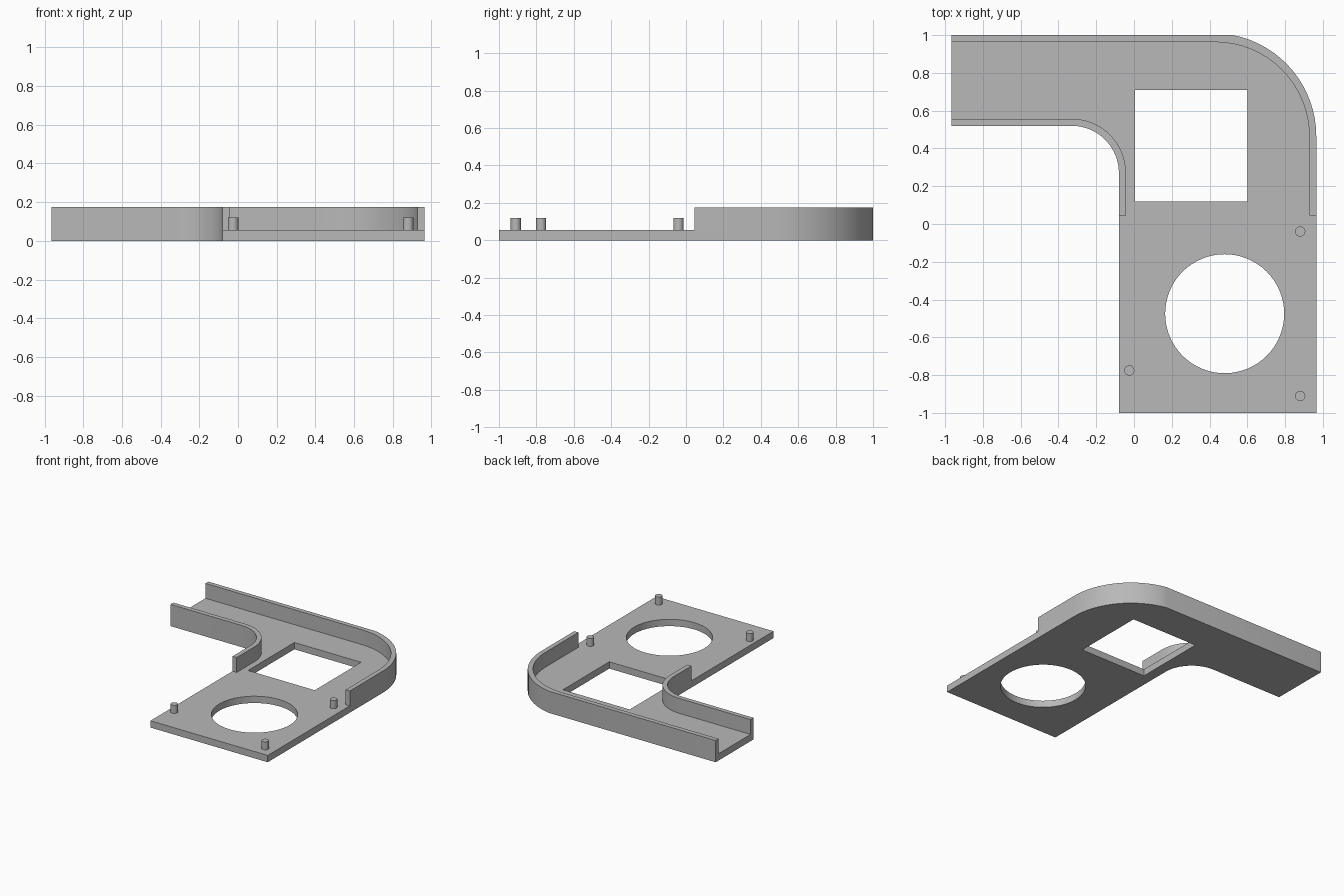
import bpy
import bmesh
from math import cos, sin, radians, acos, asin, degrees

if "Cube" in bpy.data.objects:
    bpy.data.objects.remove(bpy.data.objects["Cube"], do_unlink=True)

grey = bpy.data.materials.new("plain grey")
grey.use_nodes = True
grey.diffuse_color = (0.48, 0.48, 0.48, 1)
grey.node_tree.nodes["Principled BSDF"].inputs["Base Color"].default_value = grey.diffuse_color

LEFT, RIGHT, BACK, FRONT = -0.965, 0.965, 1.0, -1.0
INNER_X, INNER_Y = -0.08, 0.52          # inside faces of the elbow
WALL_END, WALL = 0.045, 0.037
PLATE_TOP, WALL_TOP, PEG_TOP = 0.055, 0.175, 0.12


def arc(cx, cy, r, start, end, steps=16):
    angles = [radians(start + (end - start) * i / steps) for i in range(steps + 1)]
    return [(cx + r * cos(a), cy + r * sin(a)) for a in angles]


def slab(name, loops, bottom, top):
    """Extrude closed outlines; loops inside the first become holes."""
    curve = bpy.data.curves.new(name, "CURVE")
    curve.dimensions = "2D"
    curve.fill_mode = "BOTH"
    curve.extrude = (top - bottom) / 2
    for loop in loops:
        spline = curve.splines.new("POLY")
        spline.points.add(len(loop) - 1)
        for point, (x, y) in zip(spline.points, loop):
            point.co = (x, y, 0, 1)
        spline.use_cyclic_u = True
    obj = bpy.data.objects.new(name, curve)
    bpy.context.collection.objects.link(obj)
    bpy.ops.object.select_all(action="DESELECT")
    obj.select_set(True)
    bpy.context.view_layer.objects.active = obj
    bpy.ops.object.convert(target="MESH")
    obj = bpy.context.view_layer.objects.active
    # Weld caps to sides and lift to the right height
    bm = bmesh.new()
    bm.from_mesh(obj.data)
    bmesh.ops.remove_doubles(bm, verts=bm.verts, dist=0.0001)
    bmesh.ops.recalc_face_normals(bm, faces=bm.faces)
    bmesh.ops.translate(bm, verts=bm.verts, vec=(0, 0, (top + bottom) / 2))
    bm.to_mesh(obj.data)
    bm.free()
    obj.data.materials.clear()
    obj.data.materials.append(grey)
    bpy.ops.object.shade_smooth_by_angle(angle=radians(30))
    return obj


# Bend lines; the outer bend is cut off where it meets the back edge
bend_x, bend_y, bend_r = 0.42, 0.465, RIGHT - 0.42
cut_angle = degrees(asin((BACK - bend_y) / bend_r))
outer_bend = arc(bend_x, bend_y, bend_r, 0, cut_angle)
outer_inside = arc(0.43, bend_y, RIGHT - WALL - 0.43, 0, 90)
elbow = (-0.33, 0.27)
inner_bend = arc(*elbow, 0.25, 90, 0)
inner_inside = arc(*elbow, 0.25 + WALL, 0, 90)

# Floor plate with square and round openings
outline = ([(INNER_X, FRONT), (RIGHT, FRONT)] + outer_bend
           + [(LEFT, BACK), (LEFT, INNER_Y)] + inner_bend)
square = [(0.005, 0.12), (0.005, 0.71), (0.6, 0.71), (0.6, 0.12)]
circle = arc(0.48, -0.475, 0.315, 0, 360, 64)[:-1]
slab("floor_plate", [outline, square, circle], 0, PLATE_TOP)

# Outer wall along the back and right side
slab("outer_wall", [[(RIGHT, WALL_END)] + outer_bend + [(LEFT, BACK), (LEFT, BACK - WALL)]
                    + outer_inside[::-1] + [(RIGHT - WALL, WALL_END)]], PLATE_TOP, WALL_TOP)

# Inner wall around the elbow
slab("inner_wall", [[(LEFT, INNER_Y)] + inner_bend + [(INNER_X, WALL_END), (INNER_X + WALL, WALL_END)]
                    + inner_inside + [(LEFT, INNER_Y + WALL)]], PLATE_TOP, WALL_TOP)

# Locating pegs
pegs = {"right_front": (-0.025, -0.775), "left_front": (0.88, -0.91), "left_middle": (0.88, -0.04)}
for place, (x, y) in pegs.items():
    slab("peg_" + place, [arc(x, y, 0.027, 0, 360, 24)[:-1]], PLATE_TOP, PEG_TOP)
